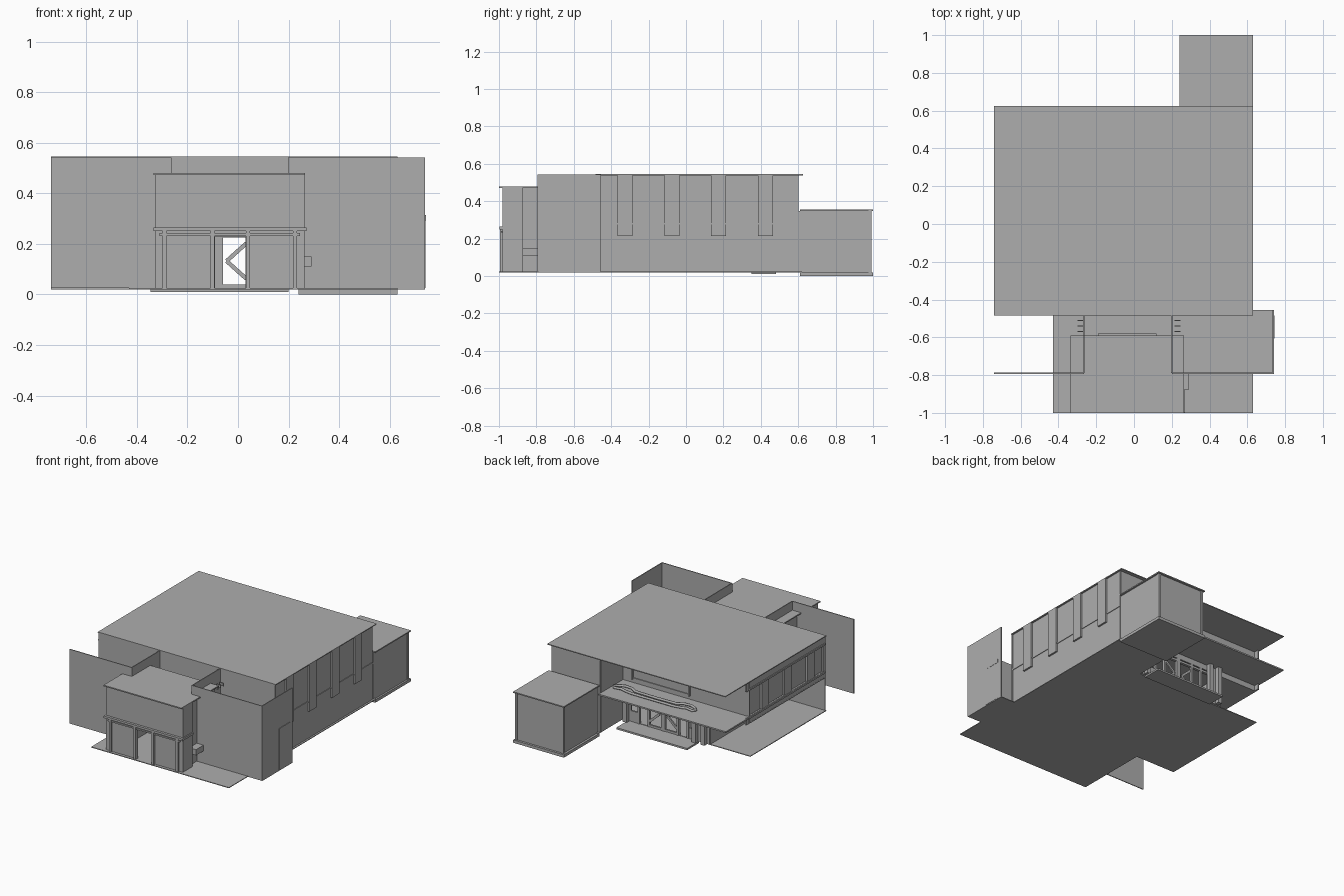
import bpy, bmesh, math

if "Cube" in bpy.data.objects:
    bpy.data.objects.remove(bpy.data.objects["Cube"])

grey = bpy.data.materials.new("plain_grey")
grey.diffuse_color = (0.42, 0.42, 0.42, 1)
grey.use_nodes = True
grey.node_tree.nodes["Principled BSDF"].inputs["Base Color"].default_value = grey.diffuse_color


def finish(name, bm):
    me = bpy.data.meshes.new(name)
    bmesh.ops.recalc_face_normals(bm, faces=bm.faces)
    bm.to_mesh(me)
    bm.free()
    me.materials.append(grey)
    ob = bpy.data.objects.new(name, me)
    bpy.context.collection.objects.link(ob)
    return ob


def boxes(name, items):
    """One object from several (x0, x1, y0, y1, z0, z1) boxes."""
    bm = bmesh.new()
    for x0, x1, y0, y1, z0, z1 in items:
        vs = bmesh.ops.create_cube(bm, size=1)["verts"]
        for v in vs:
            v.co = ((x0 + x1) / 2 + v.co.x * (x1 - x0),
                    (y0 + y1) / 2 + v.co.y * (y1 - y0),
                    (z0 + z1) / 2 + v.co.z * (z1 - z0))
    return finish(name, bm)


def box(name, *b):
    return boxes(name, [b])


def wall(name, axis, pos, a0, a1, z0, z1, holes=(), t=0.006):
    """Upright wall across an axis, with rectangular holes (a0, a1, z0, z1)."""
    us = sorted({a0, a1} | {h[0] for h in holes} | {h[1] for h in holes})
    zs = sorted({z0, z1} | {h[2] for h in holes} | {h[3] for h in holes})
    bm = bmesh.new()
    grid = {(u, z): bm.verts.new((pos, u, z) if axis == "x" else (u, pos, z))
            for u in us for z in zs}
    for ua, ub in zip(us, us[1:]):
        for za, zb in zip(zs, zs[1:]):
            cu, cz = (ua + ub) / 2, (za + zb) / 2
            if not any(h[0] < cu < h[1] and h[2] < cz < h[3] for h in holes):
                bm.faces.new([grid[p] for p in ((ua, za), (ub, za), (ub, zb), (ua, zb))])
    for v in [v for v in bm.verts if not v.link_faces]:
        bm.verts.remove(v)
    ob = finish(name, bm)
    m = ob.modifiers.new("thickness", "SOLIDIFY")
    m.thickness, m.offset = t, 0
    return ob


def prism(name, pts, z0, z1):
    """Flat outline in x, y raised from z0 to z1."""
    bm = bmesh.new()
    f = bm.faces.new([bm.verts.new((x, y, z0)) for x, y in pts])
    top = bmesh.ops.extrude_face_region(bm, geom=[f])["geom"]
    for v in top:
        if isinstance(v, bmesh.types.BMVert):
            v.co.z = z1
    return finish(name, bm)


G = 0.025       # ground floor level
R = 0.545       # main roof level

# ground slab and rear step
prism("ground_floor", [(-0.43, -1), (0.63, -1), (0.63, -0.79), (0.74, -0.79), (0.74, -0.455),
                       (0.63, -0.455), (0.63, 0.62), (0.24, 0.62), (0.24, 0.35),
                       (-0.74, 0.35), (-0.74, -0.485), (-0.43, -0.485)], 0.02, G)
box("rear_step", -0.345, 0.2, 0.35, 0.48, 0.01, 0.022)

# main hall roof and walls
box("main_roof", -0.74, 0.63, -0.485, 0.625, R - 0.006, R)
wall("front_hall_wall", "y", -0.482, -0.735, 0.625, G, R - 0.006, [(-0.2, 0.13, G, 0.25)])
wall("right_hall_wall", "x", 0.615, -0.48, 0.598, G, R - 0.006)
wall("rear_right_wall", "y", 0.598, 0.24, 0.615, G, R - 0.006)
wall("terrace_side_wall", "x", 0.24, 0.35, 0.598, G, R - 0.006)
bays = [-0.325 + 0.25 * i for i in range(4)]
boxes("right_pilasters", [(0.615, 0.63, y - 0.04, y + 0.04, 0.215, R - 0.006) for y in bays])
box("right_wall_ledge", 0.615, 0.622, -0.48, 0.598, 0.275, 0.285)

# upper storey overhanging on the left
box("upper_floor", -0.735, 0.612, -0.48, 0.35, 0.25, 0.256)
wins = [(y + 0.04, y + 0.21, 0.3, 0.48) for y in [-0.575] + bays[:3]]
wall("left_upper_wall", "x", -0.728, -0.48, 0.35, 0.25, R - 0.006, [(max(a, -0.46), b, c, d) for a, b, c, d in wins], 0.012)
wall("left_window_panes", "x", -0.715, -0.48, 0.35, 0.29, 0.5, t=0.003)
boxes("left_sill_and_head", [(-0.74, -0.72, -0.48, 0.35, z, z + 0.012) for z in (0.286, 0.482)])
wall("left_lower_wall", "x", -0.43, -0.48, 0.35, G, 0.25)

# rear balcony and the wall behind it
box("balcony_slab", -0.74, 0.24, 0.35, 0.62, 0.288, 0.298)
wall("rear_upper_wall", "y", 0.35, -0.735, 0.24, 0.25, R - 0.006, [(-0.27, 0.16, 0.33, 0.42)])
wall("rear_window_pane", "y", 0.34, -0.28, 0.17, 0.32, 0.43, t=0.003)
boxes("rear_window_frame", [(-0.28, 0.17, 0.35, 0.362, 0.42, 0.43),
                            (-0.28, -0.27, 0.35, 0.362, 0.32, 0.42),
                            (0.16, 0.17, 0.35, 0.362, 0.32, 0.42)])

# wavy raised strip on the balcony, with lobed ends
cd = bpy.data.curves.new("balcony_wavy_strip", "CURVE")
cd.dimensions = "3D"
cd.bevel_depth, cd.bevel_resolution = 0.009, 1
half = [(0, 0.47), (0.16, 0.465), (0.2, 0.44), (0.25, 0.435), (0.29, 0.45),
        (0.315, 0.475), (0.3, 0.495), (0.25, 0.485), (0.22, 0.495), (0.16, 0.505)]
sp = cd.splines.new("POLY")
loop = half + [(-x, y) for x, y in reversed(half[1:])]
sp.points.add(len(loop) - 1)
for p, (x, y) in zip(sp.points, loop):
    p.co = (x - 0.093, y, 0.304, 1)
sp.use_cyclic_u = True
cd.materials.append(grey)
bpy.context.collection.objects.link(bpy.data.objects.new("balcony_wavy_strip", cd))

# rear storefront: wall, posts, rails and braced doors
C = -0.075
wall("storefront_wall", "y", 0.35, -0.43, 0.24, G, 0.29, [(C - 0.25, C + 0.25, G, 0.25)], 0.012)
boxes("storefront_posts", [(C + s * a - w, C + s * a + w, 0.342, 0.36, G, 0.25)
                           for a, w in ((0.113, 0.008), (0.19, 0.008)) for s in (-1, 1)]
      + [(C - 0.015, C + 0.015, 0.342, 0.36, G, 0.25)])
box("storefront_rail", C - 0.25, C + 0.25, 0.342, 0.36, 0.225, 0.24)
boxes("storefront_low_panels", [(C + s * 0.22 - 0.03, C + s * 0.22 + 0.03, 0.345, 0.357, G, 0.1)
                                for s in (-1, 1)])
boxes("storefront_columns", [(x - 0.015, x + 0.015, 0.36, 0.39, G, 0.288) for x in (-0.4, -0.33, 0.2)])
boxes("door_bottom_rails", [(C + min(s * 0.015, s * 0.11), C + max(s * 0.015, s * 0.11),
                             0.345, 0.357, G, 0.04) for s in (-1, 1)])
for s in (-1, 1):
    for up in (-1, 1):
        a = (C + s * 0.03, 0.132)
        b = (C + s * 0.108, 0.132 + up * 0.07)
        L, ang = math.dist(a, b), math.atan2(b[1] - a[1], b[0] - a[0])
        o = box("door_brace", -L / 2, L / 2, -0.005, 0.005, -0.008, 0.008)
        o.location = ((a[0] + b[0]) / 2, 0.351, (a[1] + b[1]) / 2)
        o.rotation_euler.y = -ang

# tall screen walls at the front
for name, a, b, xr in (("left", -0.74, -0.265, -0.265), ("right", 0.2, 0.74, 0.2)):
    wall(name + "_screen_wall", "y", -0.79, a, b, G, 0.542)
    wall(name + "_screen_return", "x", xr, -0.79, -0.485, G, 0.542)
wall("right_screen_side", "x", 0.737, -0.79, -0.455, G, 0.542)
box("side_door", 0.738, 0.742, -0.605, -0.485, G, 0.29)
box("side_door_head", 0.738, 0.743, -0.605, -0.485, 0.29, 0.315)

# entrance block
box("entrance_roof", -0.335, 0.265, -1, -0.59, 0.472, 0.48)
wall("entrance_front_wall", "y", -0.975, -0.3, 0.235, G, 0.472, [(-0.09, 0.03, G, 0.23)], 0.012)
for name, x in (("left", -0.3), ("right", 0.235)):
    wall("entrance_%s_wall" % name, "x", x, -0.975, -0.59, G, 0.472)
box("entrance_band", -0.335, 0.27, -0.998, -0.875, 0.25, 0.265)
box("entrance_lower_band", -0.31, 0.245, -0.99, -0.975, 0.232, 0.242)
boxes("entrance_corner_piers", [(a, b, -0.98, -0.875, G, 0.472) for a, b in ((-0.328, -0.3), (0.235, 0.262))])
boxes("entrance_posts", [(x - 0.008, x + 0.008, -0.995, -0.975, G, 0.25) for x in (-0.29, -0.1, 0.04, 0.225)])
box("entrance_side_ledge", 0.238, 0.29, -0.875, -0.793, 0.11, 0.15)

# link roof between entrance and hall, with small brackets
box("link_roof", -0.265, 0.2, -0.59, -0.485, 0.4, 0.408)
box("link_roof_lip", -0.19, 0.12, -0.59, -0.58, 0.408, 0.45)
boxes("link_brackets", [(x - 0.015, x + 0.015, y - 0.003, y + 0.003, 0.44, 0.46)
                        for x in (-0.285, 0.23) for y in (-0.51, -0.54, -0.57)])

# rear right annex: plinth, walls, corner posts and roof
box("annex_plinth", 0.24, 0.63, 0.61, 1, 0, 0.02)
box("annex_walls", 0.255, 0.618, 0.6, 0.985, 0.02, 0.347)
boxes("annex_corner_posts", [(x - 0.008, x + 0.008, 0.975, 0.992, 0.02, 0.347) for x in (0.258, 0.614)])
box("annex_roof", 0.24, 0.63, 0.61, 1, 0.347, 0.355)
